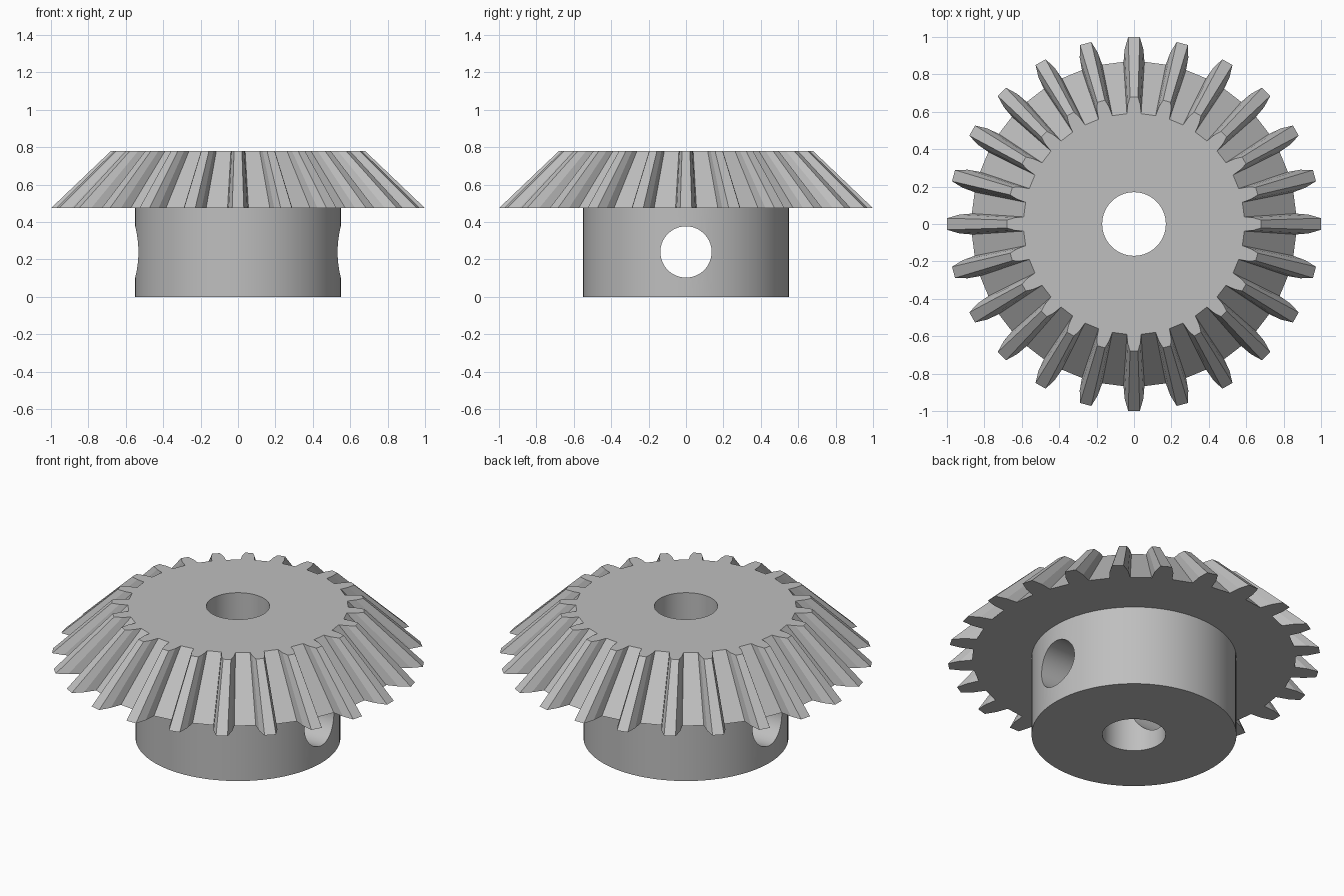
import bpy, bmesh, math
from mathutils import Matrix

TEETH = 24
GEAR_BOTTOM, GEAR_TOP, TAPER = 0.475, 0.78, 0.68
HUB_RADIUS, BORE_RADIUS, PIN_RADIUS, PIN_Z = 0.55, 0.17, 0.137, 0.24

cube = bpy.data.objects.get("Cube")
if cube:
    bpy.data.objects.remove(cube, do_unlink=True)

steel = bpy.data.materials.new("grey steel")
steel.use_nodes = True
grey = (0.52, 0.52, 0.52, 1)
steel.diffuse_color = grey
steel.node_tree.nodes["Principled BSDF"].inputs["Base Color"].default_value = grey


def add_object(name, bm):
    bmesh.ops.recalc_face_normals(bm, faces=bm.faces)
    mesh = bpy.data.meshes.new(name)
    bm.to_mesh(mesh)
    bm.free()
    mesh.materials.append(steel)
    obj = bpy.data.objects.new(name, mesh)
    bpy.context.collection.objects.link(obj)
    return obj


def cylinder(name, radius, depth, z, axis="Z"):
    bm = bmesh.new()
    turn = Matrix.Rotation(math.pi / 2, 4, "Y") if axis == "X" else Matrix()
    bmesh.ops.create_cone(bm, cap_ends=True, segments=96, radius1=radius, radius2=radius,
                          depth=depth, matrix=Matrix.Translation((0, 0, z)) @ turn)
    return add_object(name, bm)


def boolean(target, tool, operation):
    mod = target.modifiers.new(tool.name, "BOOLEAN")
    mod.operation, mod.object, mod.solver = operation, tool, "EXACT"
    tool.hide_render = True
    bpy.context.view_layer.objects.active = target
    bpy.ops.object.modifier_apply(modifier=mod.name)
    bpy.data.objects.remove(tool, do_unlink=True)


# Toothed cone: half of one tooth as (radius, half width), mirrored and repeated
half_tooth = [(0.867, 0.056), (0.935, 0.050), (0.999, 0.031)]
tooth = [(r, -w) for r, w in half_tooth] + [(r, w) for r, w in reversed(half_tooth)]
outline = []
for i in range(TEETH):
    a = math.tau * i / TEETH
    for r, w in tooth:
        outline.append((r * math.cos(a) - w * math.sin(a), r * math.sin(a) + w * math.cos(a)))

bm = bmesh.new()
low = [bm.verts.new((x, y, GEAR_BOTTOM)) for x, y in outline]
high = [bm.verts.new((x * TAPER, y * TAPER, GEAR_TOP)) for x, y in outline]
bm.faces.new(low)
bm.faces.new(high)
for i in range(len(low)):
    j = (i + 1) % len(low)
    bm.faces.new((low[i], low[j], high[j], high[i]))
gear = add_object("bevel_gear", bm)

# Hub joined below, then the shaft bore and the cross pin hole
boolean(gear, cylinder("hub", HUB_RADIUS, 0.6, 0.3), "UNION")
boolean(gear, cylinder("shaft_bore", BORE_RADIUS, 2, 0.4), "DIFFERENCE")
boolean(gear, cylinder("pin_hole", PIN_RADIUS, 2, PIN_Z, "X"), "DIFFERENCE")

# Smooth the round walls, keep tooth edges crisp
bpy.ops.object.select_all(action="DESELECT")
gear.select_set(True)
bpy.context.view_layer.objects.active = gear
bpy.ops.object.shade_smooth_by_angle(angle=math.radians(12))
